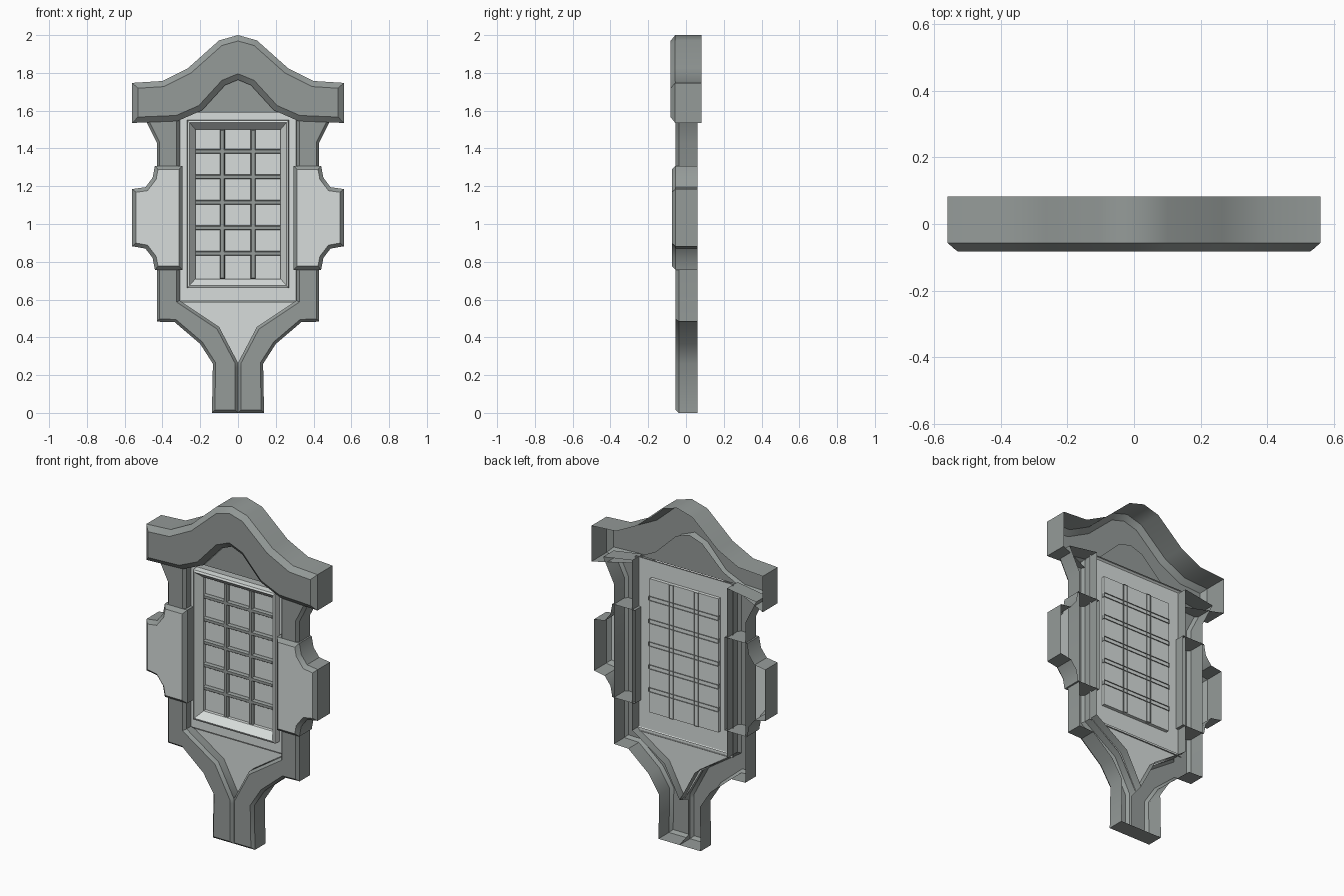
import bpy
import math
from mathutils import Vector

cube = bpy.data.objects.get("Cube")
if cube:
    bpy.data.objects.remove(cube, do_unlink=True)


def material(name, colour):
    mat = bpy.data.materials.new(name)
    mat.use_nodes = True
    mat.diffuse_color = (*colour, 1)
    mat.node_tree.nodes["Principled BSDF"].inputs["Base Color"].default_value = (*colour, 1)
    return mat


DARK = material("dark_grey", (0.30, 0.328, 0.318))
LIGHT = material("light_grey", (0.68, 0.72, 0.705))


def build(name, verts, faces, mats, face_mats=None):
    mesh = bpy.data.meshes.new(name)
    mesh.from_pydata(verts, [], faces)
    for m in mats:
        mesh.materials.append(m)
    for i, idx in enumerate(face_mats or []):
        mesh.polygons[i].material_index = idx
    mesh.update()
    obj = bpy.data.objects.new(name, mesh)
    bpy.context.collection.objects.link(obj)
    return obj


def inset(pts, d):
    """Move every edge of a counter-clockwise outline inwards by d."""
    out = []
    for i, p in enumerate(pts):
        p = Vector(p)
        a = (p - Vector(pts[i - 1])).normalized()
        b = (Vector(pts[(i + 1) % len(pts)]) - p).normalized()
        na, nb = Vector((-a.y, a.x)), Vector((-b.y, b.x))
        out.append(p + (na + nb) * d / (1 + na.dot(nb)))
    return out


def mirrored(pts):
    return [(-x, z) for x, z in reversed(pts)]


def loft(name, rings, mats, cap=True):
    """Join equal rings of points from back to front; the cap takes the last material."""
    n = len(rings[0])
    verts = [v for ring in rings for v in ring]
    faces = [(r * n + i, r * n + (i + 1) % n, (r + 1) * n + (i + 1) % n, (r + 1) * n + i)
             for r in range(len(rings) - 1) for i in range(n)]
    kinds = [0] * len(faces)
    if cap:
        faces.append(tuple(range(len(verts) - n, len(verts))))
        kinds.append(len(mats) - 1)
    return build(name, verts, faces, mats, kinds)


def shell(name, pts, front, back, width, depth, face=DARK, short=()):
    """Open-backed moulding with a bevelled front; walls stay low at the short points."""
    rear = [(x, front + 2 * depth if (x, z) in short else back, z) for x, z in pts]
    rim = [(x, front + depth, z) for x, z in pts]
    top = [(x, front, z) for x, z in inset(pts, width)]
    mats = [DARK] if face is DARK else [DARK, face]
    return loft(name, [rear, rim, top], mats)


# Curved roof moulding
top_edge = [(0.56, 1.535), (0.56, 1.747), (0.40, 1.757), (0.265, 1.825), (0.10, 1.972)]
low_edge = [(-0.32, 1.545), (-0.19, 1.602), (-0.068, 1.735)]
roof_pts = (top_edge + [(0, 2.0)] + mirrored(top_edge) + low_edge
            + [(0, 1.763)] + mirrored(low_edge))
smooth = [shell("roof_moulding", roof_pts, -0.082, 0.083, 0.03, 0.025,
                short=[(0, 1.763)] + low_edge + mirrored(low_edge))]

# Frame halves meeting at a shallow seam in the foot, and side wings
seam = [(0, 0.24), (0, 0.03)]
half = [(0, 0), (0.138, 0), (0.133, 0.26), (0.20, 0.365), (0.335, 0.48),
        (0.43, 0.483), (0.43, 1.43), (0.50, 1.57), (0.31, 1.60), (0.31, 0.595),
        (0.10, 0.455), (0, 0.265)] + seam
wing = [(0.293, 0.757), (0.44, 0.757), (0.452, 0.82), (0.49, 0.87), (0.56, 0.882),
        (0.56, 1.185), (0.49, 1.195), (0.452, 1.245), (0.44, 1.308), (0.293, 1.308)]
for side, flip in (("left", False), ("right", True)):
    smooth.append(shell(side + "_frame", mirrored(half) if flip else half,
                        -0.055, 0.06, 0.015, 0.017, short=seam))
    smooth.append(shell(side + "_wing", mirrored(wing) if flip else wing,
                        -0.075, 0.06, 0.02, 0.02, face=LIGHT))

bpy.ops.object.select_all(action="DESELECT")
for obj in smooth:
    obj.select_set(True)
bpy.context.view_layer.objects.active = smooth[0]
bpy.ops.object.shade_smooth_by_angle(angle=math.radians(38))


def frame_rings(steps):
    return [[(-w, y, lo), (w, y, lo), (w, y, hi), (-w, y, hi)] for w, lo, hi, y in steps]


# Window panel with deep-set glass, and the raised moulding around it
panel = [(0.318, 0.583, 1.61, 0.02), (0.318, 0.583, 1.61, 0.01), (0.308, 0.598, 1.602, 0.0),
         (0.225, 0.71, 1.50, 0.0), (0.225, 0.71, 1.50, 0.02)]
loft("window_panel", frame_rings(panel), [LIGHT])
moulding = [(0.27, 0.66, 1.55, 0.0), (0.268, 0.662, 1.548, -0.036),
            (0.257, 0.674, 1.537, -0.042), (0.225, 0.71, 1.50, 0.0)]
loft("window_moulding", frame_rings(moulding), [LIGHT], cap=False)


# Window bars with chamfered fronts
def bar(name, x0, x1, z0, z1):
    shell(name, [(x0, z0), (x1, z0), (x1, z1), (x0, z1)], 0.0, 0.026, 0.004, 0.006)


for i, x in enumerate((-0.083, 0.08)):
    bar(f"upright_bar_{i + 1}", x - 0.013, x + 0.013, 0.71, 1.50)
for i in range(5):
    z = 0.845 + i * 0.135
    bar(f"cross_bar_{i + 1}", -0.228, 0.228, z - 0.012, z + 0.012)

# Lower pointed panel and gable behind the roof arch
lower = [(0, 0.255), (0.11, 0.45), (0.32, 0.6), (-0.32, 0.6), (-0.11, 0.45)]
build("lower_panel", [(x, 0.012, z) for x, z in lower], [range(5)], [LIGHT])
gable = [(-0.32, 1.59), (0.32, 1.59), (0.22, 1.64), (0.085, 1.77),
         (0, 1.80), (-0.085, 1.77), (-0.22, 1.64)]
build("gable", [(x, -0.03, z) for x, z in gable], [range(7)], [DARK])
